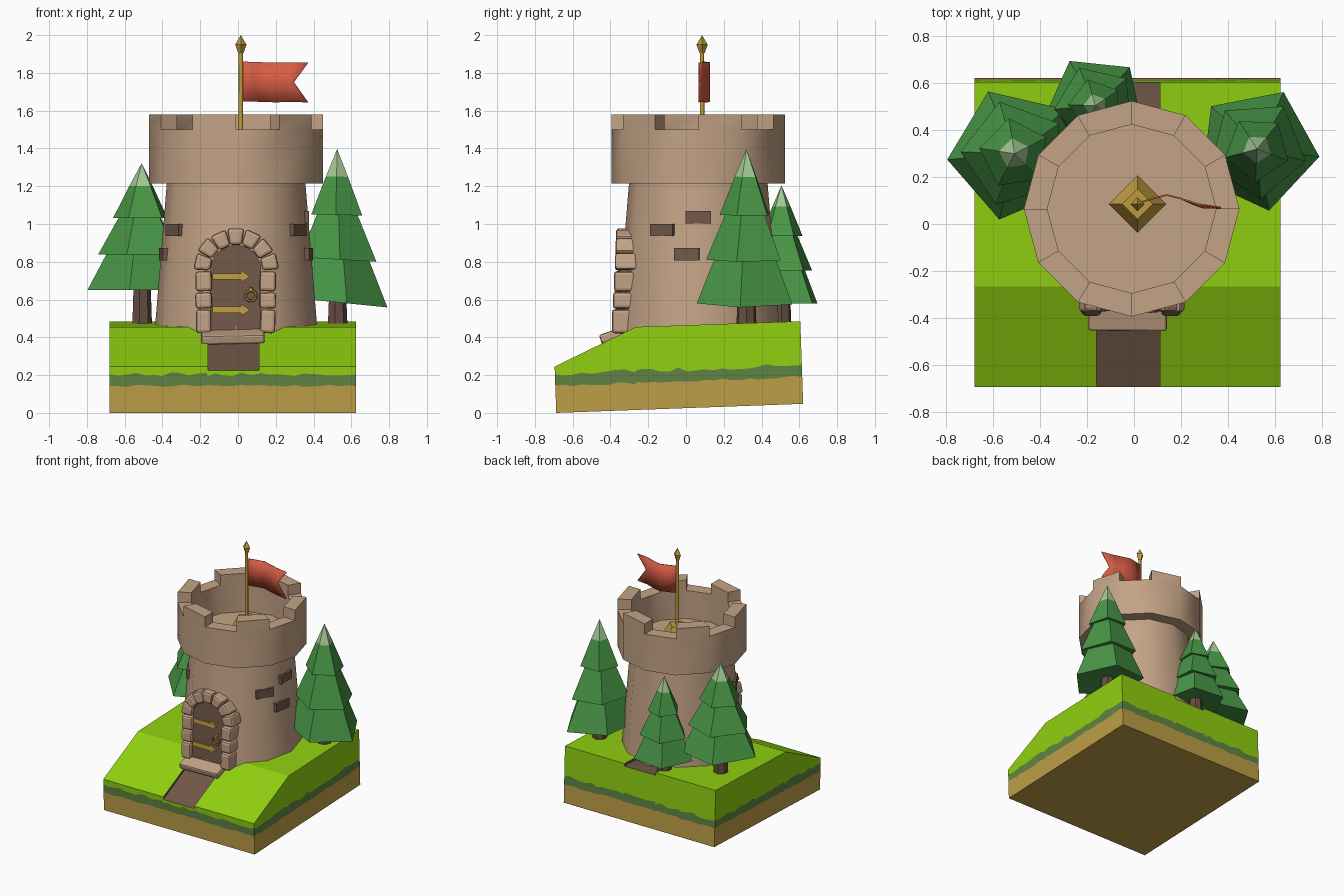
import bpy, bmesh, math, random
from mathutils import Matrix, Vector

if "Cube" in bpy.data.objects:
    bpy.data.objects.remove(bpy.data.objects["Cube"])

random.seed(4)
RAD = math.radians


def material(name, r, g, b):
    lin = [((c / 255 + 0.055) / 1.055) ** 2.4 if c > 10 else c / 3294 for c in (r, g, b)]
    m = bpy.data.materials.new(name)
    m.diffuse_color = (*lin, 1)
    m.use_nodes = True
    m.node_tree.nodes["Principled BSDF"].inputs["Base Color"].default_value = m.diffuse_color
    return m


STONE = material("tan stone", 196, 163, 134)
GRASS = material("bright grass", 144, 208, 16)
TURF = material("dark turf", 96, 132, 68)
SOIL = material("ochre soil", 190, 159, 71)
BROWN = material("brown wood", 114, 88, 72)
GOLD = material("gold", 190, 156, 62)
RED = material("flag red", 214, 92, 68)
LEAF = material("pine green", 72, 150, 70)
TIP = material("pale pine tip", 164, 202, 148)
BARK = material("bark", 104, 78, 66)


def make(name, polys, mats, smooth=None, fix_normals=True):
    """Object from (points, material index) polygons."""
    bm = bmesh.new()
    for pts, mi in polys:
        bm.faces.new([bm.verts.new(p) for p in pts]).material_index = mi
    bmesh.ops.remove_doubles(bm, verts=bm.verts, dist=1e-5)
    if fix_normals:
        bmesh.ops.recalc_face_normals(bm, faces=bm.faces)
    me = bpy.data.meshes.new(name)
    bm.to_mesh(me)
    bm.free()
    ob = bpy.data.objects.new(name, me)
    bpy.context.collection.objects.link(ob)
    for m in mats:
        me.materials.append(m)
    if smooth:
        bpy.ops.object.select_all(action='DESELECT')
        ob.select_set(True)
        bpy.context.view_layer.objects.active = ob
        bpy.ops.object.shade_smooth_by_angle(angle=RAD(smooth))
    return ob


def lathe(profile, n, centre, rot=0.0):
    """Polygons of an n-sided turned shape; profile entries are (radius, z, material)."""
    polys = []
    for k in range(n):
        a, b = (rot + 2 * math.pi * (k + i) / n for i in (0, 1))
        for (r0, z0, mi), (r1, z1, _) in zip(profile, profile[1:]):
            pts = []
            for r, t, z in ((r0, a, z0), (r0, b, z0), (r1, b, z1), (r1, a, z1)):
                p = (centre[0] + r * math.cos(t), centre[1] + r * math.sin(t), z)
                if p not in pts and not (r == 0 and any(q[2] == z and q[:2] == centre for q in pts)):
                    pts.append(p)
            if len(pts) > 2:
                polys.append((pts, mi))
    return polys


def block(name, size, matrix, mat, bevel=0.0, taper=1.0):
    """Box, optionally bevelled, narrowed towards -z by taper."""
    x, y, z = (s / 2 for s in size)
    c = [Vector((sx * x * (taper if sz < 0 else 1), sy * y, sz * z))
         for sx in (-1, 1) for sy in (-1, 1) for sz in (-1, 1)]
    quads = ((0, 1, 3, 2), (4, 6, 7, 5), (0, 4, 5, 1), (2, 3, 7, 6), (0, 2, 6, 4), (1, 5, 7, 3))
    ob = make(name, [([matrix @ c[i] for i in q], 0) for q in quads], [mat])
    if bevel:
        mod = ob.modifiers.new("soft edge", 'BEVEL')
        mod.width, mod.segments = bevel, 2
    return ob


# Sloped ground block with a sunken path
X0, X1, Y0, Y1, YB, PL, PR = -0.68, 0.625, -0.687, 0.622, -0.25, -0.16, 0.11
ground = []


def lean(x, y, z):
    return (x, y - 0.035 * z, z)


def top_z(y):
    return 0.245 + 0.21 * (y - Y0) / (YB - Y0) if y < YB else 0.455 + 0.03 * (y - YB) / (Y1 - YB)


for xa, xb, drop, mi in ((X0, PL, 0, 0), (PL, PR, 0.02, 3), (PR, X1, 0, 0)):
    for ya, yb in ((Y0, YB), (YB, Y1)):
        ground.append(([lean(x, y, top_z(y) - drop) for x, y in
                        ((xa, ya), (xb, ya), (xb, yb), (xa, yb))], mi))
for x, s in ((PL, 1), (PR, -1)):
    for ya, yb in ((Y0, YB), (YB, Y1)):
        q = [lean(x, ya, top_z(ya)), lean(x, ya, top_z(ya) - 0.02),
             lean(x, yb, top_z(yb) - 0.02), lean(x, yb, top_z(yb))]
        ground.append((q[::s], 3))


def side_wall(p, q, cuts, n=28):
    """Layered wall from p to q with ragged soil and turf lines."""
    ts = sorted({i / n for i in range(n + 1)} | set(cuts))
    prev = None
    for t in ts:
        x, y = p[0] + (q[0] - p[0]) * t, p[1] + (q[1] - p[1]) * t
        zb = 0.048 * (y - Y0) / (Y1 - Y0)
        j = 0.012 if 0 < t < 1 else 0
        col = (x, y, (zb, zb + 0.143 + random.uniform(-j, j) / 2, zb + 0.205 + random.uniform(-j, j)))
        if prev:
            xm = (prev[0] + x) / 2
            drop = 0.02 if PL < xm < PR else 0
            za, zc = (c[2] + (top_z(c[1]) - drop,) for c in (prev, col))
            for k in range(3):
                ground.append(([lean(prev[0], prev[1], za[k]), lean(x, y, zc[k]),
                                lean(x, y, zc[k + 1]), lean(prev[0], prev[1], za[k + 1])], 2 - k))
        prev = col


W = X1 - X0
side_wall((X0, Y0), (X1, Y0), ((PL - X0) / W, (PR - X0) / W))
side_wall((X1, Y0), (X1, Y1), ((YB - Y0) / (Y1 - Y0),))
side_wall((X1, Y1), (X0, Y1), ((X1 - PR) / W, (X1 - PL) / W))
side_wall((X0, Y1), (X0, Y0), ((Y1 - YB) / (Y1 - Y0),))
ground.append(([(X0, Y0, 0), (X0, Y1, 0.048), (X1, Y1, 0.048), (X1, Y0, 0)], 2))
make("ground", ground, [GRASS, TURF, SOIL, BROWN], fix_normals=False)

# Tower body with parapet, merlons on every other side
C = (-0.01, 0.065)
tower = lathe([(0.437, 0.36, 0), (0.367, 1.215, 0), (0.46, 1.215, 0), (0.46, 1.5, 0)], 12, C)
tower += lathe([(0.36, 1.5, 0), (0.36, 1.28, 0), (0.0, 1.28, 0)], 12, C)
for k in range(12):
    a, b = RAD(30 * k), RAD(30 * k + 30)

    def at(r, t, z):
        return (C[0] + r * math.cos(t), C[1] + r * math.sin(t), z)
    h = 1.58 if k % 2 == 0 else 1.5
    tower.append(([at(0.46, a, h), at(0.46, b, h), at(0.36, b, h), at(0.36, a, h)], 0))
    if h > 1.5:
        for (r, s), (u, v) in (((.46, a), (.46, b)), ((.46, b), (.36, b)), ((.36, b), (.36, a)), ((.36, a), (.46, a))):
            tower.append(([at(r, s, 1.5), at(u, v, 1.5), at(u, v, 1.58), at(r, s, 1.58)], 0))
make("tower", tower, [STONE], smooth=35)

# Dark bricks set in the tower sides
for ang, z, side in ((-30, 0.968, 1), (0, 1.035, 1), (-9, 0.84, 1), (210, 0.968, -1), (189, 0.84, -1)):
    r = 0.437 - 0.082 * (z - 0.36)
    m = Matrix.Translation((*C, z)) @ Matrix.Rotation(RAD(ang), 4, 'Z') @ Matrix.Translation((r - 0.025, 0, 0))
    block("brick", (0.06, 0.135, 0.065), m, BROWN)

# Door, leaning back with the wall
DX, SPRING = -0.012, 0.755


def door_y(z):
    return -0.39 + 0.05 * (z - 0.43)


def slab(name, outline, front, depth, mat):
    f = [(x, door_y(z) + front, z) for x, z in outline]
    b = [(x, y + depth, z) for x, y, z in f]
    n = len(f)
    make(name, [(f, 0), (b[::-1], 0)] + [([f[i], f[(i + 1) % n], b[(i + 1) % n], b[i]], 0) for i in range(n)], [mat])


arch = [(DX + 0.135 * math.cos(RAD(t)), SPRING + 0.135 * math.sin(RAD(t))) for t in range(0, 181, 15)]
slab("door", [(DX - 0.135, 0.38), (DX + 0.135, 0.38)] + arch, 0.025, 0.1, BROWN)
for z in (0.545, 0.722):
    slab("hinge", [(-0.135, z - .017), (0.015, z - .017), (0.015, z - .033), (0.065, z),
                   (0.015, z + .033), (0.015, z + .017), (-0.135, z + .017)], 0.015, 0.03, GOLD)
bpy.ops.mesh.primitive_torus_add(major_segments=14, minor_segments=6, major_radius=0.028, minor_radius=0.007,
                                 location=(0.068, door_y(0.62) + 0.008, 0.62), rotation=(RAD(90), 0, 0))
bpy.context.object.name = "door_ring"
bpy.context.object.data.materials.append(GOLD)
block("ring_mount", (0.022, 0.03, 0.022), Matrix.Translation((0.068, door_y(0.65) + 0.015, 0.652)), GOLD, 0.004)

# Stone surround and doorstep
for s in (-1, 1):
    for z, h, w in ((0.485, 0.13, 0.08), (0.595, 0.09, 0.088), (0.697, 0.11, 0.086)):
        m = Matrix.Translation((DX + s * 0.17, door_y(z) + 0.055, z)) @ Matrix.Rotation(random.uniform(-.05, .05), 4, 'Y')
        block("surround_stone", (w, 0.12, h - 0.004), m, STONE, 0.016)
for i in range(7):
    t = RAD(180 * (i + 0.5) / 7)
    r = 0.176 + random.uniform(-0.004, 0.006)
    z = SPRING + r * math.sin(t)
    m = Matrix.Translation((DX + r * math.cos(t), door_y(z) + 0.055, z)) @ Matrix.Rotation(RAD(90) - t, 4, 'Y')
    block("arch_stone", (0.092, 0.12, 0.088), m, STONE, 0.016, 0.7)
block("doorstep", (0.335, 0.12, 0.05), Matrix.Translation((-0.027, -0.395, 0.404)) @
      Matrix.Rotation(RAD(18), 4, 'X') @ Matrix.Rotation(RAD(-1.5), 4, 'Y'), STONE, 0.012)

# Flagpole on a stepped base, with a pointed finial
P = (0.015, 0.085)
make("pole_base", lathe([(0.122, 1.275, 0), (0.122, 1.31, 0), (0.065, 1.405, 0), (0.0, 1.405, 0)], 4, P), [GOLD])
make("flagpole", lathe([(0.0, 1.3, 0), (0.013, 1.3, 0), (0.011, 1.91, 0), (0.0, 1.91, 0)], 8, P), [GOLD], smooth=50)
make("finial", lathe([(0.0, 1.9, 0), (0.014, 1.905, 0), (0.03, 1.95, 0), (0.0, 2.0, 0)], 4, P), [GOLD])

# Swallow-tailed flag
cols = [((x, y, 1.86 - d), (xm, y, 1.757 - d), (x, y, 1.65 - d)) for x, xm, y, d in
        ((.022, .022, .087, 0), (.08, .08, .105, .002), (.14, .14, .12, .004), (.2, .2, .105, .006),
         (.27, .25, .082, .004), (.37, .295, .066, .006))]
flag = make("flag", [([a[i], b[i], b[i + 1], a[i + 1]], 0) for a, b in zip(cols, cols[1:]) for i in (0, 1)], [RED], smooth=40)
flag.modifiers.new("cloth", 'SOLIDIFY').thickness = 0.007


# Five-sided pines: three stacked tiers, pale tip, trunk
def pine(name, x, y, base, top, r, rot, tilt):
    h = top - base
    c, polys = (0.0, 0.0), []
    tiers = ([(0.0, .03, 0), (1.0, 0.0, 0), (.58, .34, 0), (0.0, .34, 0)],
             [(0.0, .3, 0), (.8, .28, 0), (.36, .62, 0), (0.0, .62, 0)],
             [(0.0, .59, 0), (.53, .57, 0), (.23, .82, 1), (0.0, 1.0, 1)])
    for i, tier in enumerate(tiers):
        part = lathe([(a * r, b * h, m) for a, b, m in tier], 5, c, RAD(rot - 7 * i))
        k = tilt * (1 - i * 0.4)
        polys += [([(x + px, y + py, base + pz - k * px) for px, py, pz in pts], m) for pts, m in part]
    make(name, polys, [LEAF, TIP])
    make(name + "_trunk", lathe([(0.0, 0.43, 0), (0.056, 0.43, 0), (0.045, base + 0.1, 0), (0.0, base + 0.1, 0)],
                                7, (x, y)), [BARK])


pine("right_pine", 0.525, 0.32, 0.585, 1.397, 0.268, 65, 0.1)
pine("back_pine", -0.165, 0.505, 0.58, 1.205, 0.22, 120, 0.0)
pine("left_pine", -0.51, 0.3, 0.65, 1.322, 0.288, 185, 0.0)
